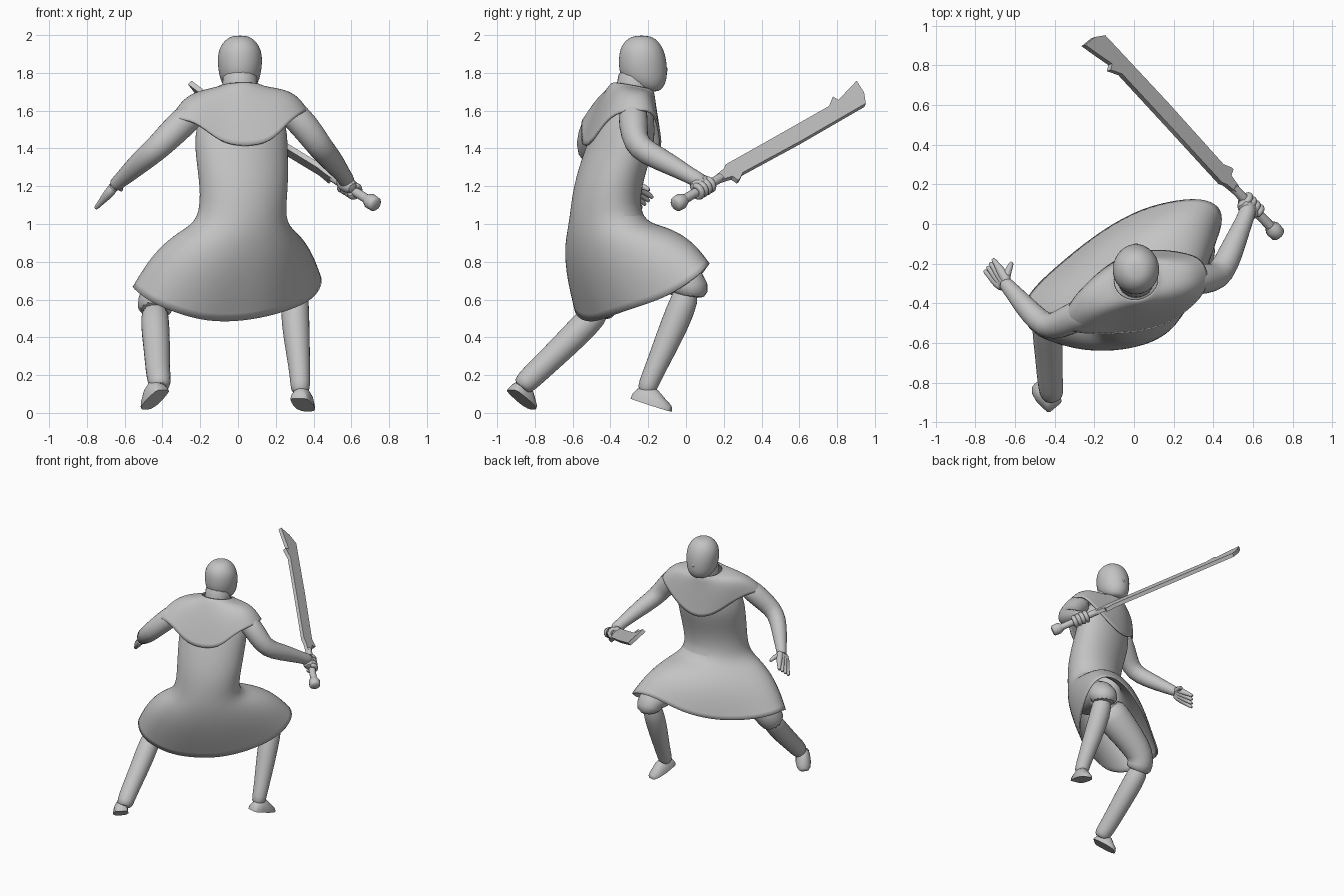
import bpy, bmesh, math
from mathutils import Vector as V

grey = bpy.data.materials.new("plain grey")
grey.diffuse_color = (0.55, 0.55, 0.55, 1)


def finish(name, bm, sub=0, thick=0, angle=60):
    bmesh.ops.recalc_face_normals(bm, faces=bm.faces) if not thick else None
    me = bpy.data.meshes.new(name)
    bm.to_mesh(me)
    bm.free()
    me.materials.append(grey)
    ob = bpy.data.objects.new(name, me)
    bpy.context.collection.objects.link(ob)
    if sub:
        m = ob.modifiers.new("round", 'SUBSURF')
        m.levels = m.render_levels = sub
    if thick:
        m = ob.modifiers.new("cloth", 'SOLIDIFY')
        m.thickness, m.offset = thick, -1
    bpy.ops.object.select_all(action='DESELECT')
    ob.select_set(True)
    bpy.context.view_layer.objects.active = ob
    bpy.ops.object.shade_smooth_by_angle(angle=math.radians(angle))
    return ob


def loft(name, rings, bottom=True, top=True, **kw):
    bm = bmesh.new()
    vs = [[bm.verts.new(p) for p in r] for r in rings]
    n = len(vs[0])
    for a, b in zip(vs, vs[1:]):
        for i in range(n):
            j = (i + 1) % n
            bm.faces.new((a[i], a[j], b[j], b[i]))
    if bottom:
        bm.faces.new(vs[0][::-1])
    if top:
        bm.faces.new(vs[-1])
    return finish(name, bm, **kw)


def tube(name, pts, sides=12, sub=1):
    P = [V(p[:3]) for p in pts]
    rings, x = [], None
    for i, c in enumerate(P):
        t = (P[min(i + 1, len(P) - 1)] - P[max(i - 1, 0)]).normalized()
        x = t.orthogonal() if x is None else x - t * x.dot(t)
        x.normalize()
        y = t.cross(x)
        r = pts[i][3] * (1.03 if sub else 1)
        rings.append([c + (x * math.cos(a) + y * math.sin(a)) * r
                      for a in (2 * math.pi * k / sides for k in range(sides))])
    return loft(name, rings, sub=sub)


def foot(name, heel, toe):
    # flat sole, rounded top, tapering toward the toe
    heel, toe = V(heel), V(toe)
    d = (toe - heel).normalized()
    side = d.cross(V((0, 0, 1))).normalized()
    up = side.cross(d)
    loft(name, [[heel.lerp(toe, t) + side * w * math.cos(a) + up * h * math.sin(a)
                 for a in (math.pi * k / 10 for k in range(11))]
                for t, w, h in ((0, .035, .035), (.06, .047, .06), (.3, .053, .095), (.55, .056, .085),
                                (.8, .05, .05), (.95, .036, .032), (1, .02, .018))])


def oval(cx, cy, z, rx, ry, yaw=0, tilt=0, n=16):
    # ring starting at the back (-y), counter-clockwise; tilt raises the back
    out, w = [], math.radians(yaw)
    for i in range(n):
        a = -math.pi / 2 + 2 * math.pi * i / n
        x, y = rx * math.cos(a), ry * math.sin(a)
        out.append(V((cx + x * math.cos(w) - y * math.sin(w),
                      cy + x * math.sin(w) + y * math.cos(w), z - tilt * math.sin(a))))
    return out


def drape(hem, upper, steps, out_x, out_y, lift):
    # cloth rings bulging between a hem and an upper ring
    c = sum(upper, V()) / len(upper)
    rings = [hem]
    for k in range(1, steps):
        t = k / steps
        s = math.sin(math.pi * t)
        ring = []
        for h, u in zip(hem, upper):
            d = V((u.x - c.x, u.y - c.y, 0)).normalized()
            ring.append(h.lerp(u, t) + V((d.x * out_x, d.y * out_y, lift)) * s)
        rings.append(ring)
    return rings + [upper]


# robe: flared skirt and body in one cloth, tucked in at the lower back
hem = [V(p) for p in (
    (-.05, -.49, .48), (.12, -.43, .50), (.28, -.31, .545), (.40, -.13, .60),
    (.45, .0, .68), (.44, .09, .75), (.34, .135, .80), (.17, .115, .78),
    (0, .065, .70), (-.2, -.055, .64), (-.4, -.22, .63), (-.54, -.35, .66),
    (-.575, -.47, .68), (-.49, -.58, .60), (-.36, -.60, .54), (-.2, -.56, .49))]
waist = oval(.02, -.43, 1.02, .235, .185, 20)
body = [oval(.035, -.42, 1.2, .245, .175, 18), oval(.015, -.35, 1.4, .26, .18, 18),
        oval(.02, -.32, 1.55, .255, .145, 18), oval(.01, -.29, 1.68, .14, .10, 15)]
loft("robe", drape(hem, waist, 4, .03, .05, .04) + body, bottom=False, sub=2, thick=.012)

# shoulder cape with collar
cape_hem = [V(p) for p in (
    (.03, -.545, 1.41), (.18, -.505, 1.43), (.265, -.44, 1.54), (.355, -.36, 1.6),
    (.38, -.26, 1.605), (.345, -.175, 1.605), (.265, -.145, 1.54), (.13, -.125, 1.43),
    (0, -.14, 1.38), (-.12, -.19, 1.42), (-.22, -.28, 1.52), (-.31, -.37, 1.58),
    (-.36, -.47, 1.575), (-.335, -.545, 1.56), (-.22, -.555, 1.55), (-.10, -.555, 1.435))]
collar = oval(.01, -.285, 1.72, .135, .12, 12, .025)
loft("shoulder_cape", drape(cape_hem, collar, 4, .03, -.005, .035)
     + [oval(.01, -.28, 1.73, .118, .105, 12, .02)],
     bottom=False, top=False, sub=2, thick=.012)

# head, neck and nose
loft("head", [oval(.01, y, z, rx, ry) for z, y, rx, ry in (
    (1.70, -.185, .045, .04), (1.72, -.20, .08, .08), (1.76, -.218, .105, .118),
    (1.81, -.227, .116, .13), (1.87, -.23, .122, .129), (1.93, -.235, .113, .117),
    (1.975, -.235, .08, .085), (1.998, -.235, .04, .04))], sub=2)
tube("neck", [(.01, -.29, 1.62, .098), (.01, -.275, 1.72, .095), (.01, -.258, 1.84, .096)])
tube("nose", [(.01, -.115, 1.84, .008), (.01, -.103, 1.815, .013), (.01, -.115, 1.80, .01)], 8)

# arms
tube("right_arm", [(.24, -.28, 1.62, .07), (.31, -.28, 1.57, .08), (.39, -.275, 1.47, .074),
                   (.44, -.25, 1.40, .068), (.49, -.14, 1.345, .063), (.54, -.02, 1.28, .048),
                   (.57, .05, 1.24, .042), (.58, .095, 1.215, .045)])
tube("left_arm", [(-.22, -.43, 1.60, .07), (-.28, -.46, 1.55, .08), (-.37, -.505, 1.46, .074),
                  (-.44, -.525, 1.39, .066), (-.52, -.45, 1.325, .06), (-.60, -.355, 1.25, .045),
                  (-.64, -.31, 1.215, .037), (-.655, -.29, 1.20, .036)])

# open left hand: fingers fan out from the wrist and form the palm
wrist, reach, fan = V((-.645, -.31, 1.21)), V((-.52, .62, -.59)), V((.45, .62, .6))
for i in range(4):
    k = i - 1.5
    tube("left_finger_%d" % (i + 1), [
        (*(wrist + reach * s + fan * k * f), r) for s, f, r in
        ((0, .012, .03), (.05, .022, .028), (.09, .025, .023), (.13, .029, .015), (.175, .032, .012))], 8)
tube("left_thumb", [(-.645, -.285, 1.205, .024), (-.64, -.25, 1.205, .02),
                    (-.625, -.215, 1.195, .016), (-.615, -.19, 1.175, .011)], 8)

# sword frame: along the blade (U), toward its back edge (W)
P, U = V((.71, -.035, 1.115)), V((-.633, .665, .397)).normalized()
W = V((-.35, -.70, .61))
W = (W - U * W.dot(U)).normalized()
N = U.cross(W)


def along(s, r):
    return (*(P + U * s), r)


# blade
outline = [(.31, -.02), (.38, -.035), (.385, -.072), (.40, -.072), (.45, -.048), (.9, -.064),
           (1.405, -.07), (1.455, -.01), (1.484, .073), (1.40, .055), (1.295, .03),
           (1.286, .065), (1.216, .028), (.8, .036), (.41, .045), (.38, .03), (.31, .02)]
bm = bmesh.new()
face = bm.faces.new([bm.verts.new(P + U * s + W * t - N * .014) for s, t in outline])
ext = bmesh.ops.extrude_face_region(bm, geom=[face])
bmesh.ops.translate(bm, vec=N * .028, verts=[v for v in ext["geom"] if isinstance(v, bmesh.types.BMVert)])
finish("sword_blade", bm, angle=30)

# grip and pommel
tube("sword_grip", [along(.02, .025), along(.33, .024)], sub=0)
tube("sword_pommel", [along(-.035, .03), along(-.025, .04), along(.015, .042), along(.04, .03)], sub=0)

# right fist closed round the grip
tube("right_palm", [(*(P + U * .13 + W * .025), .034), (*(P + U * .2 + W * .03), .048),
                    (*(P + U * .26 + W * .025), .036)])
for i in range(4):
    c = P + U * (.145 + .03 * i)
    tube("right_finger_%d" % (i + 1), [
        (*(c + (W * math.cos(a) + N * math.sin(a)) * .034), .018)
        for a in (math.radians(k) for k in range(20, 301, 40))], 8)

# trousers, gathered below the knees
tube("right_trouser", [(.12, -.42, .92, .12), (.17, -.33, .86, .13), (.25, -.14, .76, .115),
                       (.305, .0, .70, .105), (.31, .03, .67, .10), (.305, .015, .61, .095)], 14)
tube("left_trouser", [(-.08, -.42, .92, .12), (-.15, -.42, .86, .13), (-.31, -.41, .73, .11),
                      (-.42, -.42, .635, .10), (-.44, -.45, .58, .097), (-.44, -.49, .53, .092)], 14)

# lower legs
tube("right_leg", [(.305, .02, .68, .07), (.30, -.03, .54, .077), (.31, -.09, .40, .071),
                   (.325, -.16, .24, .057), (.33, -.20, .15, .053), (.33, -.215, .10, .048)])
tube("left_leg", [(-.44, -.44, .57, .07), (-.44, -.53, .47, .077), (-.43, -.64, .36, .072),
                  (-.425, -.78, .225, .065), (-.415, -.855, .155, .063), (-.41, -.875, .13, .045)])

# feet
foot("right_foot", (.32, -.285, .075), (.37, -.08, .008))
foot("left_foot", (-.395, -.925, .12), (-.49, -.81, .018))
